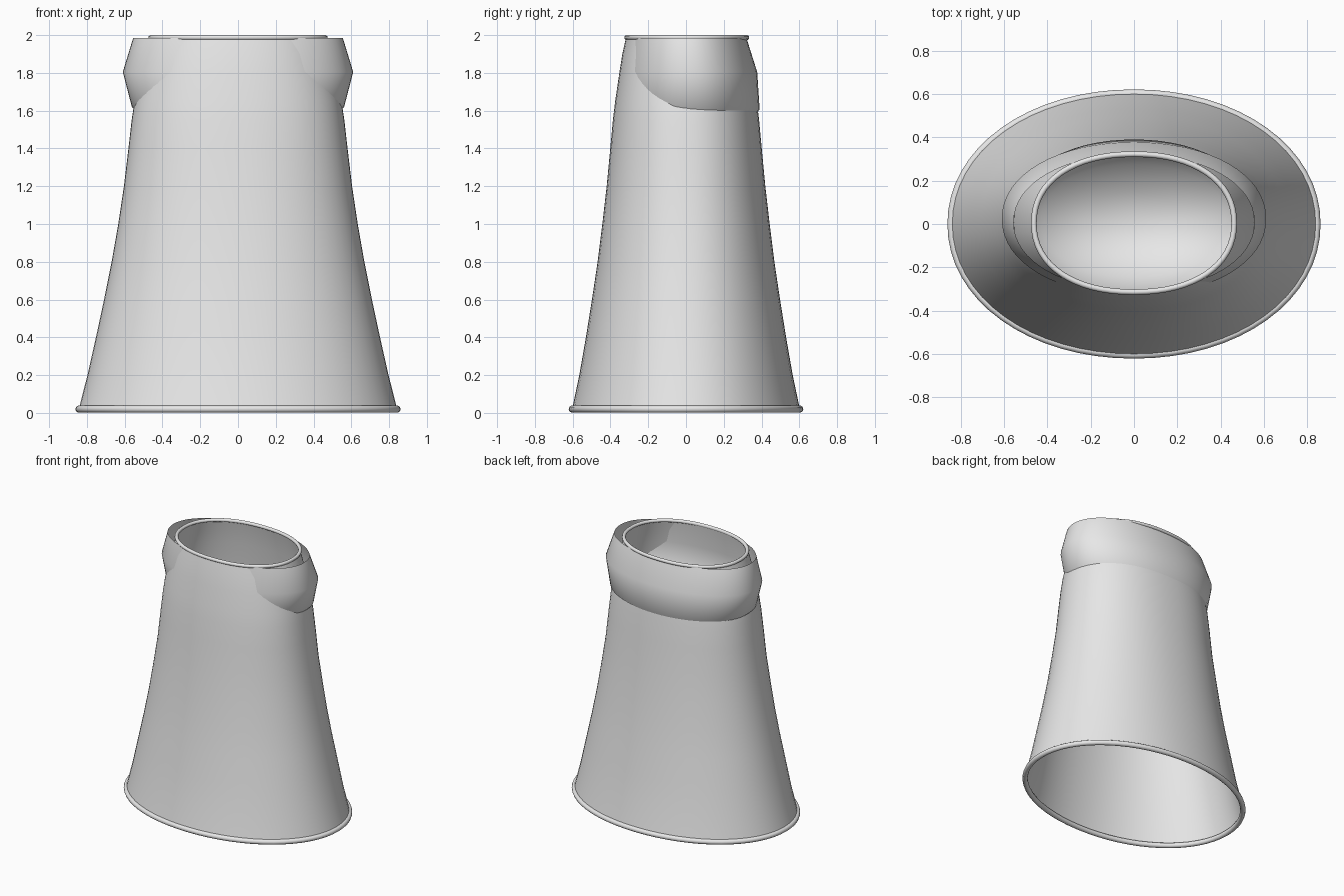
import bpy, bmesh, math

if "Cube" in bpy.data.objects:
    bpy.data.objects.remove(bpy.data.objects["Cube"])

SEG = 64
grey = bpy.data.materials.new("light grey")
grey.diffuse_color = (0.8, 0.8, 0.8, 1)
grey.use_nodes = True
grey.node_tree.nodes["Principled BSDF"].inputs["Base Color"].default_value = grey.diffuse_color


def oval(rx, ry, z, cy=0.0, e=2.1, tilt=0.0):
    """Ring of points on a slightly squared oval; tilt raises it along y."""
    pts = []
    for i in range(SEG):
        a = 2 * math.pi * i / SEG
        c, s = math.cos(a), math.sin(a)
        x = rx * math.copysign(abs(c) ** (2 / e), c)
        y = ry * math.copysign(abs(s) ** (2 / e), s)
        pts.append((x, y + cy, z + tilt * y))
    return pts


def loft(name, rings, closed=False, pole=None, angle=60):
    """Skin a list of rings, optionally closing the loop or ending in a pole."""
    bm = bmesh.new()
    vs = [[bm.verts.new(p) for p in ring] for ring in rings]
    pairs = list(zip(vs, vs[1:]))
    if closed:
        pairs.append((vs[-1], vs[0]))
    for lo, hi in pairs:
        for i in range(SEG):
            j = (i + 1) % SEG
            bm.faces.new((lo[i], lo[j], hi[j], hi[i]))
    if pole:
        p = bm.verts.new(pole)
        for i in range(SEG):
            j = (i + 1) % SEG
            bm.faces.new((p, vs[0][j], vs[0][i]))
    bmesh.ops.recalc_face_normals(bm, faces=bm.faces)
    me = bpy.data.meshes.new(name)
    bm.to_mesh(me)
    bm.free()
    me.materials.append(grey)
    ob = bpy.data.objects.new(name, me)
    bpy.context.collection.objects.link(ob)
    bpy.context.view_layer.objects.active = ob
    ob.select_set(True)
    bpy.ops.object.shade_smooth_by_angle(angle=math.radians(angle))
    ob.select_set(False)
    return ob


def rim(name, rx, ry, z, r, e, cy=0.0):
    """Rounded bead that follows an oval."""
    rings = []
    for k in range(10):
        a = 2 * math.pi * k / 10
        d = r * math.cos(a)
        rings.append(oval(rx + d, ry + d, z + r * math.sin(a), cy, e))
    loft(name, rings, closed=True)


# flared oval body: z, half width, half depth, squareness
body = [(0.02, 0.843, 0.603, 2.05), (0.2, 0.797, 0.565, 2.07),
        (0.4, 0.752, 0.53, 2.1), (0.6, 0.709, 0.498, 2.1),
        (0.8, 0.669, 0.468, 2.12), (1.0, 0.634, 0.443, 2.15),
        (1.2, 0.604, 0.42, 2.15), (1.4, 0.58, 0.401, 2.2),
        (1.55, 0.563, 0.387, 2.2), (1.65, 0.548, 0.375, 2.2),
        (1.8, 0.515, 0.353, 2.2), (1.9, 0.488, 0.337, 2.2),
        (1.985, 0.463, 0.318, 2.2)]
loft("flared_body", [oval(w, d, z, 0, e) for z, w, d, e in body])

# beads on both openings
rim("bottom_rim", 0.842, 0.602, 0.02, 0.019, 2.05)
rim("top_rim", 0.462, 0.318, 1.987, 0.013, 2.2, 0.004)

# faceted-profile collar that continues as a bowl inside the body
collar = [(1.366, 0.23, 0.14, 0.01, 0), (1.47, 0.43, 0.26, 0.015, 0),
          (1.62, 0.562, 0.362, 0.028, -0.04), (1.805, 0.61, 0.353, 0.024, 0),
          (1.985, 0.555, 0.312, 0.008, 0)]
loft("collar_bowl", [oval(w, d, z, cy, 2.1, t) for z, w, d, cy, t in collar],
     pole=(0, 0, 1.33))
